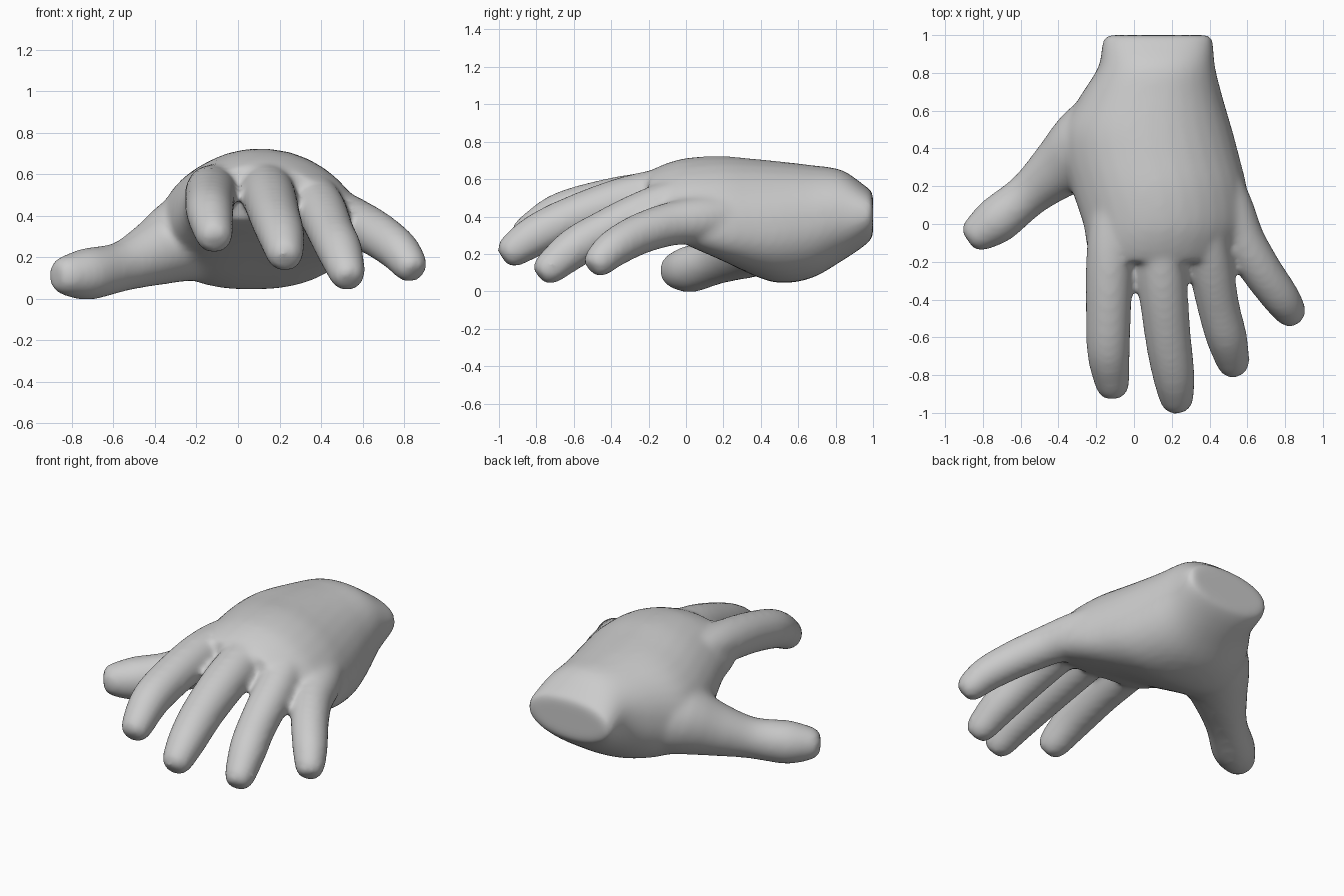
import bpy, bmesh, math
from mathutils import Vector

cube = bpy.data.objects.get("Cube")
if cube:
    bpy.data.objects.remove(cube, do_unlink=True)

skin = bpy.data.materials.new("plain grey")
skin.use_nodes = True
GREY = (0.6, 0.6, 0.6, 1)
skin.diffuse_color = GREY
skin.node_tree.nodes["Principled BSDF"].inputs["Base Color"].default_value = GREY

SIDES = 32
STEPS = 4
bm = bmesh.new()


def refine(rows):
    """Catmull-Rom interpolation between rows of numbers, for flowing forms."""
    out = []
    for k in range(len(rows) - 1):
        a, b, c, d = (rows[min(max(k + o, 0), len(rows) - 1)] for o in (-1, 0, 1, 2))
        for s in range(STEPS):
            t = s / STEPS
            out.append([q + t / 2 * (r - p + t * (2 * p - 5 * q + 4 * r - w
                        + t * (3 * (q - r) + w - p))) for p, q, r, w in zip(a, b, c, d)])
    return out + [list(rows[-1])]


def loft(rings):
    """Skin a closed tube through rings of points."""
    rows = [[bm.verts.new(p) for p in ring] for ring in rings]
    faces = [bm.faces.new(rows[0]), bm.faces.new(rows[-1][::-1])]
    for a, b in zip(rows, rows[1:]):
        for i in range(SIDES):
            j = (i + 1) % SIDES
            faces.append(bm.faces.new((a[j], a[i], b[i], b[j])))
    bmesh.ops.recalc_face_normals(bm, faces=faces)


def palm_ring(y, left, right, low, high, arch):
    """Rounded slab section whose sides droop away from the knuckle ridge."""
    ring = []
    for i in range(SIDES):
        t = math.tau * i / SIDES
        c, s = math.cos(t), math.sin(t)
        x = (left + right) / 2 + (right - left) / 2 * math.copysign(abs(c) ** 0.9, c)
        z = (low + high) / 2 + (high - low) / 2 * (s ** 0.85 if s > 0 else s)
        ring.append((x, y, z - arch * (x - 0.08) ** 2))
    return ring


def digit(points):
    """Tapered tube with a rounded tip; each point is x, y, z, radius."""
    points = refine(points)
    centres = [Vector(p[:3]) for p in points]
    radii = [p[3] for p in points]
    tip, r = centres[-1], radii[-1]
    ahead = (tip - centres[-2]).normalized()
    for step, scale in ((0.5, 0.85), (0.8, 0.55)):
        centres.append(tip + ahead * r * step)
        radii.append(r * scale)
    rings = []
    for k, c in enumerate(centres):
        along = (centres[min(k + 1, len(centres) - 1)] - centres[max(k - 1, 0)]).normalized()
        side = along.cross(Vector((0, 0, 1))).normalized()
        up = side.cross(along)
        angles = [math.tau * i / SIDES for i in range(SIDES)]
        rings.append([c + (side * math.cos(t) + up * math.sin(t)) * radii[k] for t in angles])
    loft(rings)


# Wrist, palm and knuckles
loft([palm_ring(*s) for s in refine((
    (1.00, -0.15, 0.41, 0.29, 0.53, 0.0),
    (0.95, -0.17, 0.42, 0.24, 0.57, 0.0),
    (0.83, -0.19, 0.43, 0.16, 0.65, 0.1),
    (0.67, -0.29, 0.47, 0.07, 0.675, 0.2),
    (0.50, -0.38, 0.52, 0.045, 0.695, 0.28),
    (0.35, -0.38, 0.56, 0.09, 0.71, 0.38),
    (0.18, -0.33, 0.60, 0.18, 0.725, 0.5),
    (0.00, -0.27, 0.60, 0.28, 0.715, 0.58),
    (-0.12, -0.25, 0.53, 0.34, 0.68, 0.6),
    (-0.20, -0.22, 0.46, 0.38, 0.64, 0.6)))])

# Thumb with the muscle at its base
digit([(0.0, 0.55, 0.33, 0.24), (-0.22, 0.43, 0.30, 0.22), (-0.40, 0.29, 0.22, 0.16),
       (-0.56, 0.155, 0.155, 0.12), (-0.72, 0.025, 0.12, 0.126), (-0.81, -0.04, 0.112, 0.105)])
# Index finger
digit([(-0.08, 0.2, 0.53, 0.10), (-0.12, 0.0, 0.53, 0.115), (-0.13, -0.2, 0.515, 0.124),
       (-0.135, -0.45, 0.475, 0.12), (-0.135, -0.68, 0.41, 0.114), (-0.115, -0.845, 0.31, 0.093)])
# Middle finger
digit([(0.12, 0.2, 0.56, 0.11), (0.13, 0.0, 0.55, 0.125), (0.15, -0.3, 0.49, 0.13),
       (0.18, -0.6, 0.39, 0.122), (0.21, -0.8, 0.30, 0.112), (0.225, -0.92, 0.222, 0.093)])
# Ring finger
digit([(0.31, 0.2, 0.51, 0.10), (0.355, 0.0, 0.495, 0.117), (0.40, -0.2, 0.43, 0.12),
       (0.45, -0.45, 0.315, 0.112), (0.49, -0.6, 0.23, 0.109), (0.525, -0.73, 0.125, 0.09)])
# Little finger
digit([(0.40, 0.35, 0.41, 0.11), (0.50, 0.1, 0.385, 0.126), (0.575, -0.08, 0.36, 0.117),
       (0.67, -0.24, 0.31, 0.11), (0.77, -0.38, 0.235, 0.102), (0.825, -0.46, 0.165, 0.088)])

mesh = bpy.data.meshes.new("hand")
bm.to_mesh(mesh)
bm.free()
mesh.materials.append(skin)
hand = bpy.data.objects.new("hand", mesh)
bpy.context.collection.objects.link(hand)

# Fuse the parts into one skin and soften the joins
fuse = hand.modifiers.new("fuse", "REMESH")
fuse.mode = "VOXEL"
fuse.voxel_size = 0.018
fuse.use_smooth_shade = True
soften = hand.modifiers.new("soften", "SMOOTH")
soften.factor = 0.5
soften.iterations = 14
